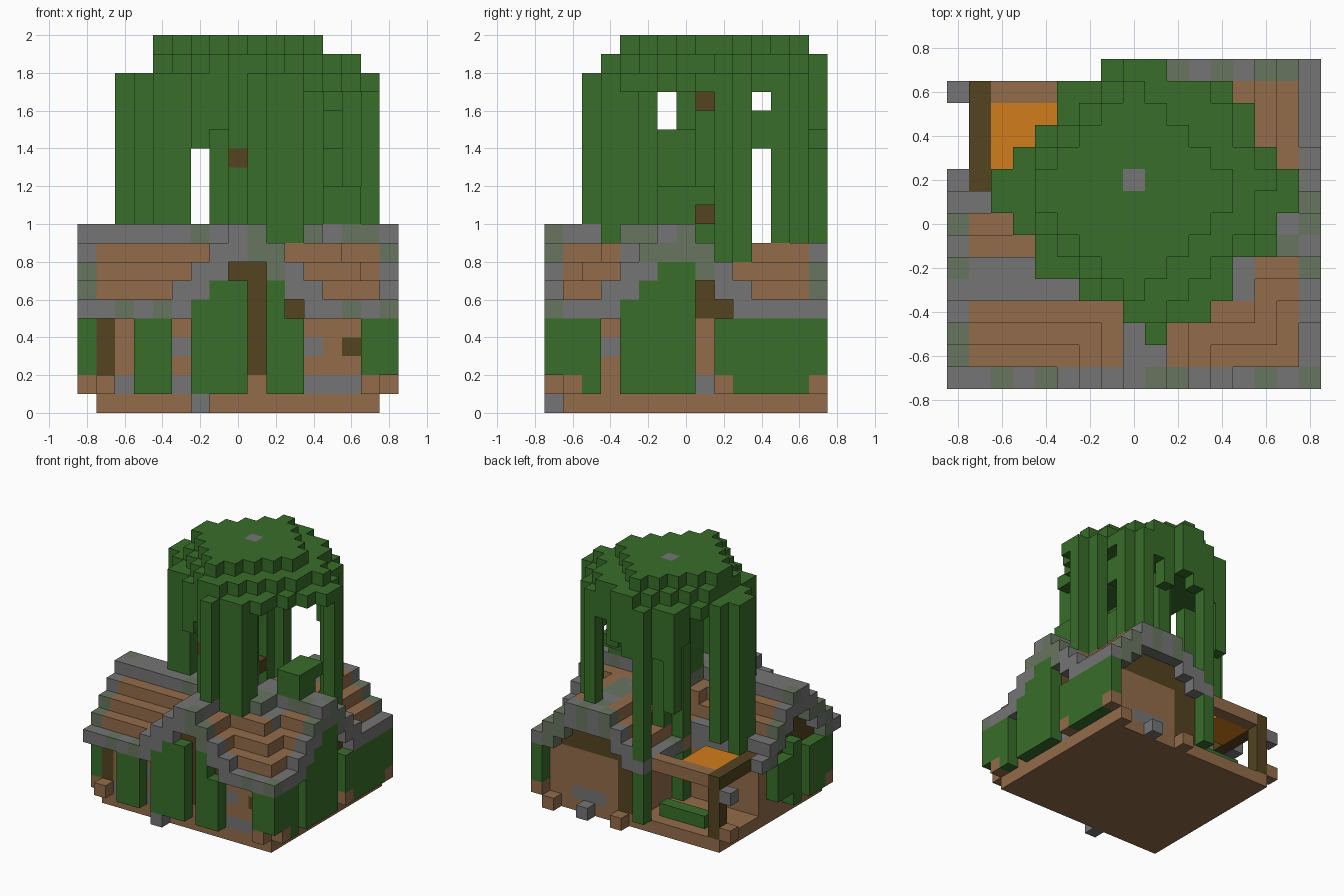
import bpy, bmesh, random
from mathutils import Vector

random.seed(4)
if "Cube" in bpy.data.objects:
    bpy.data.objects.remove(bpy.data.objects["Cube"])

U = 0.1  # edge of one block
COLOURS = {
    "leaf_green": (0.041, 0.154, 0.023),
    "clay_brown": (0.292, 0.150, 0.070),
    "dark_wood": (0.089, 0.056, 0.014),
    "stone_grey": (0.178, 0.178, 0.181),
    "mossy_stone": (0.138, 0.178, 0.117),
    "hay_orange": (0.640, 0.203, 0.011),
}
mats = []
for name, rgb in COLOURS.items():
    m = bpy.data.materials.new(name)
    m.use_nodes = True
    m.diffuse_color = (*rgb, 1)
    bsdf = m.node_tree.nodes["Principled BSDF"]
    bsdf.inputs["Base Color"].default_value = (*rgb, 1)
    bsdf.inputs["Roughness"].default_value = 0.9
    mats.append(m)
GREEN, BROWN, WOOD, GREY, MOSS, HAY = range(len(mats))

blocks = {}  # grid cell -> (part, colour); the first part to claim a cell keeps it


def put(part, i, j, k, colour):
    """Fill a box of cells; each range is one index or a (low, high) pair."""
    span = lambda r: range(r[0], r[1] + 1) if isinstance(r, tuple) else (r,)
    for a in span(i):
        for b in span(j):
            for c in span(k):
                blocks.setdefault((a, b, c), (part, colour))


def stone(i, j, k):
    """Moss grows on chosen verge stones and here and there elsewhere."""
    if j == -7:
        mossy = i in (-6, -4, 1, 2, 6, 8) or (i == -8 and k > 5)
    elif j == 7:
        mossy = i in (2, 4, 6, 7)
    elif i == 8 and k == 8:
        mossy = True
    elif i == 5:
        mossy = False
    else:
        mossy = random.random() < 0.25
    return MOSS if mossy else GREY


# Roof height rules: L-shaped gables plus a dormer on the front and one on the side
def dormer(t):
    return 4 - max(0, -t, t - 1)


def roof_height(i, j):
    h = -1
    if i >= -1:
        h = max(h, min(i + 1, 8 - i, j + 7, 3))
    if j <= 1 or (i == -8 and j == 2):
        h = max(h, min(j + 7, 2 - j, 8 - i))
    if j <= 0:
        h = max(h, dormer(i))
    if i >= 3:
        h = max(h, dormer(j + 1))
    return h


# Floor slab and the stubs around its edge
put("floor", (-7, 7), (-6, 6), 0, BROWN)
for i, j, k, c in ((-2, -7, 0, GREY), (1, 7, 0, BROWN), (4, 7, 0, GREY), (7, 7, 0, BROWN),
                   (-7, -7, 1, BROWN), (-8, -6, 1, BROWN), (7, -7, 1, BROWN), (8, -6, 1, BROWN),
                   (8, 7, 1, BROWN), (-8, 6, 1, BROWN), (-8, 6, 4, GREY), (8, 2, 1, BROWN)):
    put("edge_stubs", i, j, k, c)

# Stone patches and timber posts in the walls
put("wall_stones", (4, 6), -6, 1, GREY)
for i in (-6, -3):
    put("wall_stones", i, -6, 1, GREY)
for i in (-3, 4):
    put("wall_stones", i, -6, 3, GREY)
put("wall_stones", 7, -4, 3, GREY)
put("wall_stones", 7, 1, 1, GREY)
put("wall_stones", (3, 5), 6, 1, GREY)
put("window_bar", 6, -6, 3, WOOD)
put("door_post", 1, -6, (2, 7), WOOD)
put("corner_post", -7, -6, (2, 4), WOOD)
put("back_post", (0, 1), 6, (1, 5), WOOD)

# Walls rise to the underside of the roof, timber in the gables
wall = {(i, -6) for i in range(-7, 8)} | {(7, j) for j in range(-6, 7)}
wall |= {(-7, j) for j in range(-6, 2)} | {(i, 6) for i in range(8)}
wall |= {(0, j) for j in range(2, 7)} | {(i, 1) for i in range(-7, 1)}
for i, j in sorted(wall):
    for k in range(1, 4 + max(1, roof_height(i, j))):
        put("walls", i, j, k, WOOD if k > 4 else BROWN)

# Roof shell with stone ridges and verges
for i in range(-8, 9):
    for j in range(-7, 8):
        h = roof_height(i, j)
        if h < 0:
            continue
        verge = abs(i) == 8 or abs(j) == 7 or (i == -1 and j > 2) or (j == 1 and i < -1)
        ridge = h == 4 or (i in (3, 4) and j > 1) or (i == 5 and j in (-3, -2))
        edge = verge or ridge
        for k in range(max(5, 4 + h), 6 + h):
            put("roof_trim" if edge else "roof", i, j, k, stone(i, j, k) if edge else BROWN)

# Climbing plants on the outside of the walls
for i, k in (((-5, -4), (1, 4)), (-2, (1, 5)), ((-1, 0), (1, 6)), (2, (1, 6)),
             (3, (1, 4)), (7, (2, 4)), (8, (2, 4))):
    put("front_ivy", i, -7, k, GREEN)
for j, k in (((-7, -6), (2, 4)), (-5, (1, 4)), (-3, (1, 5)), (-2, (1, 6)),
             ((-1, 0), (1, 7)), (2, (2, 4)), ((3, 6), (1, 4)), (7, (2, 4))):
    put("side_ivy", 8, j, k, GREEN)
for j, k in ((-6, (2, 4)), ((-5, -4), (1, 4)), (-2, (1, 5)), ((-1, 0), (2, 4))):
    put("far_side_ivy", -8, j, k, GREEN)

# Open terrace at the back corner
put("terrace_post", -7, 6, (1, 4), WOOD)
put("terrace_beam", -7, (2, 6), 5, WOOD)
put("terrace_rail", (-6, -2), 6, 5, BROWN)
put("hay_bed", (-6, -4), (3, 5), 5, HAY)
put("terrace_bush", (-5, -2), 5, 1, GREEN)

# Tree: cross-shaped trunk with bare branch ends, then the canopy layers
put("tree_heart", 0, 2, 19, GREY)
for i, j, k in ((0, -4, 13), (1, 1, 16), (1, 1, 10)):
    put("branches", i, j, k, WOOD)
put("trunk", (-1, 1), 2, (1, 18), GREEN)
put("trunk", 0, (1, 3), (1, 18), GREEN)


def canopy(k, ci, cj, ri, rj, power):
    return {(i, j, k) for i in range(-6, 8) for j in range(-5, 8)
            if (abs(i - ci) / ri) ** power + (abs(j - cj) / rj) ** power <= 1}


# Widest layer: first and last block of each row, front to back
ROWS = ((1, 1), (0, 3), (-2, 4), (-4, 4), (-4, 5), (-5, 6), (-6, 7),
        (-6, 7), (-5, 6), (-4, 5), (-3, 5), (-3, 4), (-1, 1))
rim = {(i, j, 17) for j, (a, b) in enumerate(ROWS, -5) for i in range(a, b + 1)}
for cell in sorted(canopy(19, 0, 1.5, 4.6, 4.7, 1.25) | canopy(18, 0.7, 1.6, 5.4, 5.9, 1.4) | rim):
    put("canopy", *cell, GREEN)

# Short fringe under the canopy rim, left open on the sunny side
for i, j, k in sorted(rim):
    inner = all((i + a, j + b, k) in rim for a, b in ((1, 0), (-1, 0), (0, 1), (0, -1)))
    if not inner and j not in (-1, 4) and not (i > 3 and j < 2):
        put("fringe", i, j, (random.choice((14, 15, 16)), 16), GREEN)

# Long hanging vines: column and lowest block
for i, j, low in (((0, 1), -4, 10), ((2, 3), -4, 9), (1, -5, 10), (3, -3, 10), (-2, -3, 14),
                  (-3, -2, 10), (-4, -2, 10), (-6, (1, 2), 6), (-5, 3, 7), (-5, 0, 10),
                  (5, 5, 8), (4, 6, 9), (-3, 6, 10), (-1, 7, 1), (7, 2, 8), (6, 3, 8)):
    put("hanging_vines", i, j, (low, 17), GREEN)
put("hanging_vines", 5, 4, (14, 15), GREEN)

# Leafy clumps on the roof and beside the trunk
put("roof_bush", (5, 6), (-1, 0), (9, 11), GREEN)
put("roof_bush", (5, 6), 1, 11, GREEN)
put("trunk_bush", (0, 1), (-1, 0), (10, 14), GREEN)

# Turn every part into a mesh of its exposed block faces
SIDES = [Vector(v) for v in ((1, 0, 0), (-1, 0, 0), (0, 1, 0), (0, -1, 0), (0, 0, 1), (0, 0, -1))]
for part in dict.fromkeys(p for p, _ in blocks.values()):
    bm = bmesh.new()
    for cell, (owner, colour) in blocks.items():
        if owner != part:
            continue
        centre = Vector((cell[0], cell[1], cell[2] + 0.5))
        for n in SIDES:
            if tuple(int(a + b) for a, b in zip(cell, n)) in blocks:
                continue
            u = Vector((n.y, n.z, n.x))
            v = n.cross(u)
            corners = [centre + (n + u * a + v * b) / 2
                       for a, b in ((-1, -1), (1, -1), (1, 1), (-1, 1))]
            face = bm.faces.new([bm.verts.new(p * U) for p in corners])
            face.material_index = colour
    bmesh.ops.remove_doubles(bm, verts=bm.verts, dist=0.001)
    mesh = bpy.data.meshes.new(part)
    bm.to_mesh(mesh)
    bm.free()
    for m in mats:
        mesh.materials.append(m)
    bpy.context.collection.objects.link(bpy.data.objects.new(part, mesh))
